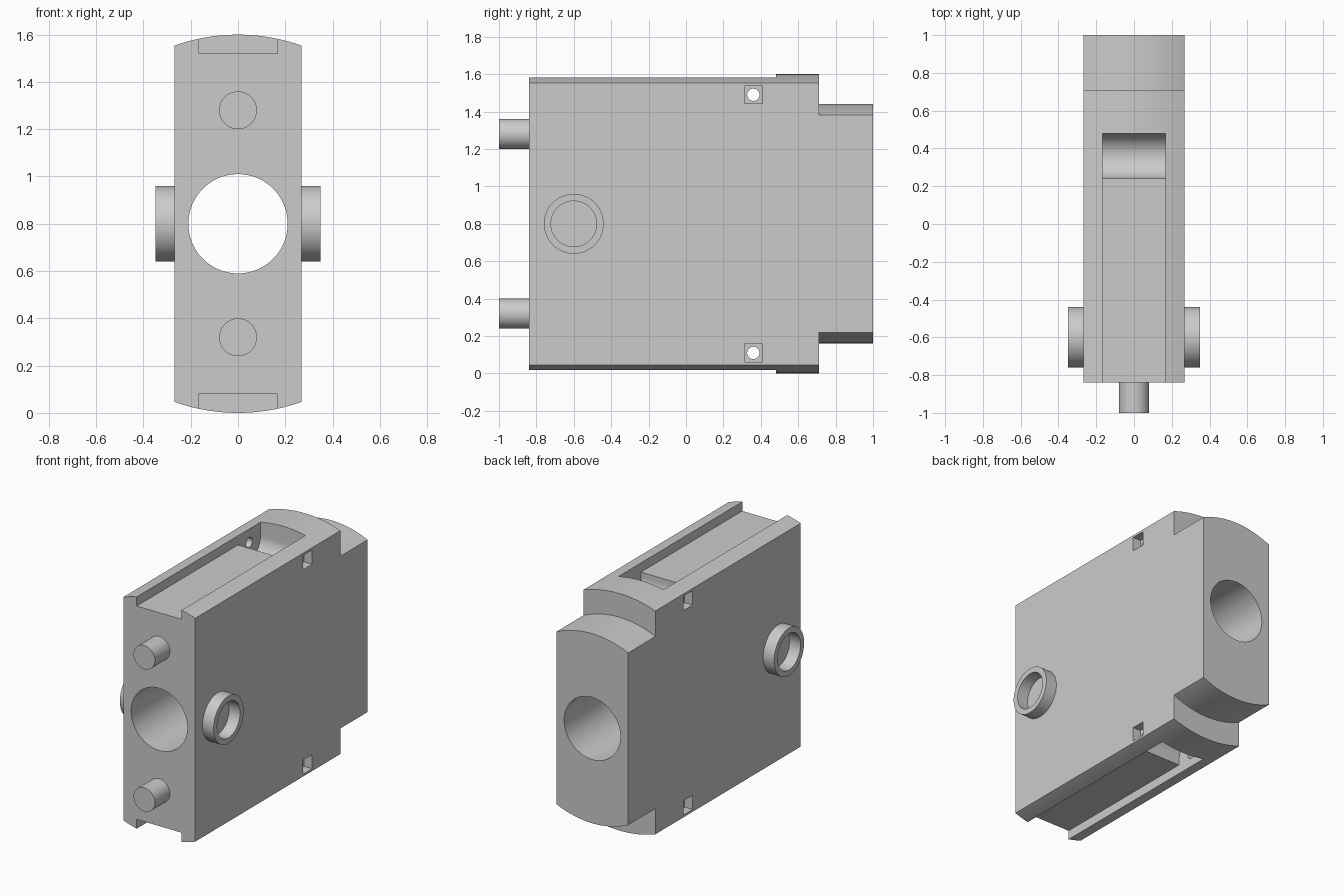
import bpy, bmesh
from math import sin, cos, pi, asin, radians
from mathutils import Vector

if "Cube" in bpy.data.objects:
    bpy.data.objects.remove(bpy.data.objects["Cube"])

HALF_W = 0.268      # half width of the block
MID_Z = 0.8         # height of the bore axis

grey = bpy.data.materials.new("light grey")
grey.use_nodes = True
colour = (0.6, 0.6, 0.6, 1)
grey.diffuse_color = colour
grey.node_tree.nodes["Principled BSDF"].inputs["Base Color"].default_value = colour


def prism(name, points, direction):
    """Extrude a closed loop of 3D points along a direction."""
    bm = bmesh.new()
    face = bm.faces.new([bm.verts.new(p) for p in points])
    ext = bmesh.ops.extrude_face_region(bm, geom=[face], use_keep_orig=True)
    moved = [g for g in ext["geom"] if isinstance(g, bmesh.types.BMVert)]
    bmesh.ops.translate(bm, verts=moved, vec=direction)
    bmesh.ops.recalc_face_normals(bm, faces=bm.faces)
    mesh = bpy.data.meshes.new(name)
    bm.to_mesh(mesh)
    bm.free()
    mesh.materials.append(grey)
    obj = bpy.data.objects.new(name, mesh)
    bpy.context.collection.objects.link(obj)
    return obj


def box(name, lo, hi):
    pts = [(lo[0], lo[1], lo[2]), (hi[0], lo[1], lo[2]),
           (hi[0], hi[1], lo[2]), (lo[0], hi[1], lo[2])]
    return prism(name, pts, Vector((0, 0, hi[2] - lo[2])))


def rod(name, axis, start, end, a, z, radius, sides=64):
    """Cylinder along x or y; a is its other horizontal position."""
    ring = [(a + radius * cos(2 * pi * i / sides), z + radius * sin(2 * pi * i / sides))
            for i in range(sides)]
    if axis == "x":
        return prism(name, [(start, u, v) for u, v in ring], Vector((end - start, 0, 0)))
    return prism(name, [(u, start, v) for u, v in ring], Vector((0, end - start, 0)))


def arched_block(name, radius, y0, y1, steps=24):
    """Block with flat sides whose top and bottom lie on one circle."""
    limit = asin(HALF_W / radius)
    angles = [-limit + 2 * limit * i / steps for i in range(steps + 1)]
    top = [(radius * sin(t), y0, MID_Z + radius * cos(t)) for t in angles]
    bottom = [(x, y, 2 * MID_Z - z) for x, y, z in reversed(top)]
    return prism(name, top + bottom, Vector((0, y1 - y0, 0)))


def combine(target, tool, operation="DIFFERENCE"):
    mod = target.modifiers.new("combine", "BOOLEAN")
    mod.operation = operation
    mod.solver = "EXACT"
    mod.object = tool
    bpy.context.view_layer.objects.active = target
    bpy.ops.object.modifier_apply(modifier=mod.name)
    bpy.data.objects.remove(tool)


def smooth(obj):
    bpy.ops.object.select_all(action="DESELECT")
    obj.select_set(True)
    bpy.context.view_layer.objects.active = obj
    bpy.ops.object.shade_smooth_by_angle(angle=radians(30))


# Main block with the lower, stepped tail
body = arched_block("body", 0.8, -0.84, 0.71)
combine(body, arched_block("tail", 0.64, 0.5, 1.0), "UNION")

# Bore through the full length
combine(body, rod("bore_cutter", "y", -1.2, 1.2, 0, MID_Z, 0.21, 96))

# Top and bottom grooves, round pockets and pin holes
SLOT, PIN_Y, POCKET_R = 0.168, 0.36, 0.12
for side in (1, -1):
    floor, pin_z, outer = (MID_Z + side * h for h in (0.72, 0.69, 0.9))
    combine(body, box("groove_cutter", (-SLOT, -1, min(floor, outer)),
                      (SLOT, PIN_Y + POCKET_R - 0.02, max(floor, outer))))
    arc = [(-SLOT, PIN_Y + POCKET_R * cos(pi * i / 32),
            pin_z - side * POCKET_R * sin(pi * i / 32)) for i in range(33)]
    ends = [(-SLOT, PIN_Y - POCKET_R, outer), (-SLOT, PIN_Y + POCKET_R, outer)]
    combine(body, prism("pocket_cutter", arc + ends, Vector((2 * SLOT, 0, 0))))
    combine(body, rod("pin_cutter", "x", -0.5, 0.5, PIN_Y, pin_z, 0.033, 32))
    for x0, x1 in ((-0.4, 0.06 - HALF_W), (HALF_W - 0.06, 0.4)):
        combine(body, box("recess_cutter", (x0, PIN_Y - 0.048, pin_z - 0.048),
                          (x1, PIN_Y + 0.048, pin_z + 0.048)))
smooth(body)

# Front pegs
for name, z in (("upper_peg", 1.28), ("lower_peg", 0.32)):
    smooth(rod(name, "y", -1.0, -0.83, 0, z, 0.08))

# Raised ring on each side
for name, s in (("left_ring", 1), ("right_ring", -1)):
    ring = rod(name, "x", s * (HALF_W - 0.01), s * 0.35, -0.6, MID_Z, 0.16)
    combine(ring, rod("ring_cutter", "x", s * 0.2, s * 0.4, -0.6, MID_Z, 0.122))
    smooth(ring)
